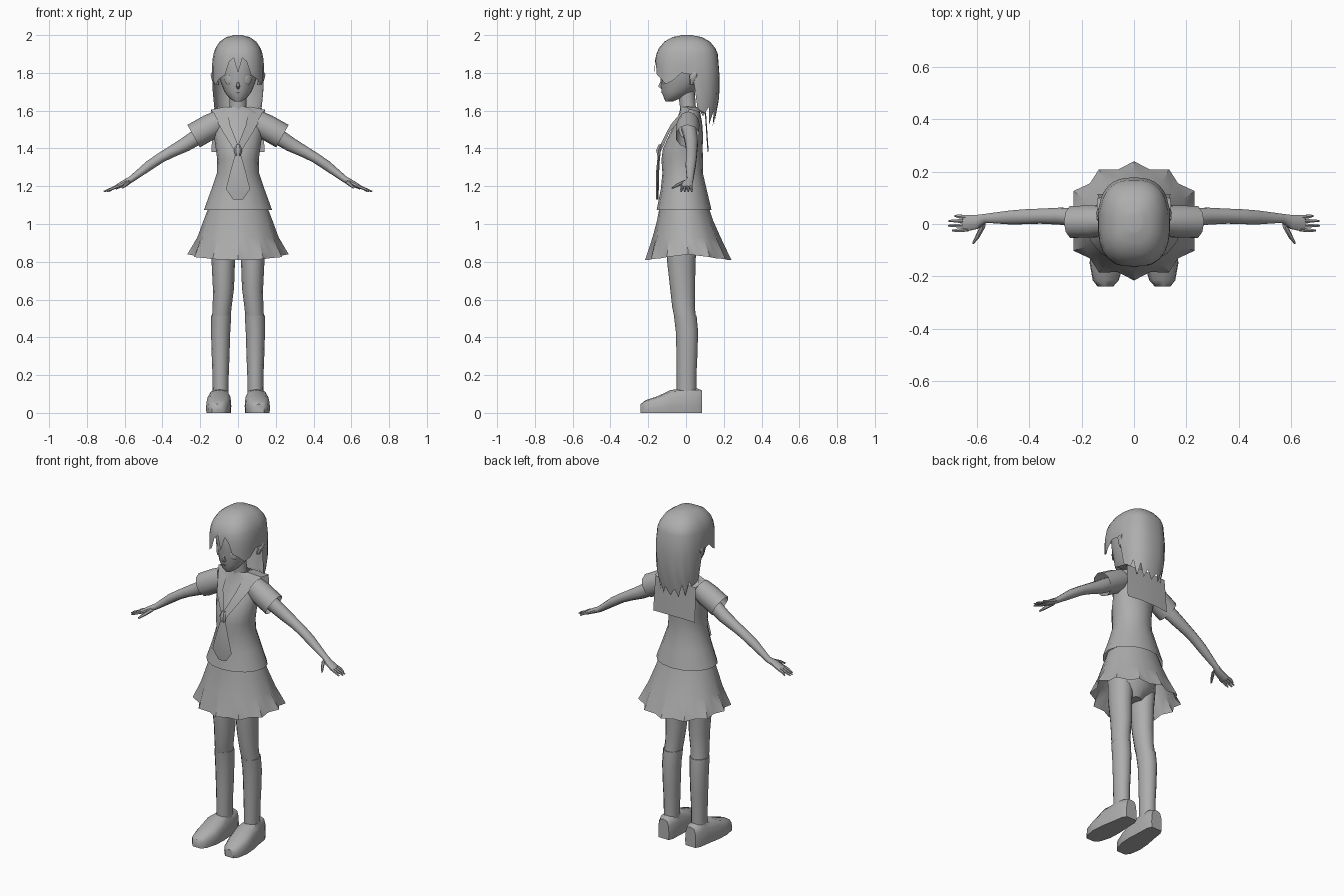
import bpy, bmesh, math
from mathutils import Vector

grey = bpy.data.materials.new("plain grey")
grey.diffuse_color = (0.42, 0.42, 0.42, 1)


def finish(bm, name, angle=40):
    """Turn a bmesh into a named, shaded object."""
    bmesh.ops.recalc_face_normals(bm, faces=bm.faces[:])
    me = bpy.data.meshes.new(name)
    bm.to_mesh(me)
    bm.free()
    me.materials.append(grey)
    ob = bpy.data.objects.new(name, me)
    bpy.context.collection.objects.link(ob)
    bpy.ops.object.select_all(action='DESELECT')
    ob.select_set(True)
    bpy.context.view_layer.objects.active = ob
    bpy.ops.object.shade_smooth_by_angle(angle=math.radians(angle))
    return ob


def skin(name, rows, closed=True, caps=True, angle=40):
    """Skin rows of points with quads."""
    bm = bmesh.new()
    vs = [[bm.verts.new(p) for p in row] for row in rows]
    n = len(rows[0])
    for a, b in zip(vs, vs[1:]):
        for i in range(n if closed else n - 1):
            j = (i + 1) % n
            bm.faces.new((a[i], a[j], b[j], b[i]))
    if closed and caps:
        bm.faces.new(vs[0])
        bm.faces.new(vs[-1])
    return finish(bm, name, angle)


def loft(name, rings, n=12, tilt=0, s=1, caps=True, angle=40):
    """Rings are (x, y, z, rx, ry); tilt leans the ring plane about y."""
    t = math.radians(tilt)
    rows = []
    for x, y, z, rx, ry in rings:
        row = []
        for k in range(n):
            a = 2 * math.pi * k / n
            u = rx * math.cos(a)
            row.append((s * (x + u * math.cos(t)), y + ry * math.sin(a), z + u * math.sin(t)))
        rows.append(row)
    return skin(name, rows, True, caps, angle)


# blouse, neck and hips
loft("blouse", [(0, -.01, 1.075, .18, .145), (0, -.012, 1.18, .142, .122),
                (0, -.018, 1.27, .112, .107), (0, -.02, 1.34, .11, .11),
                (0, -.017, 1.40, .118, .105), (0, 0, 1.47, .128, .09),
                (0, .015, 1.54, .135, .07), (0, .02, 1.59, .118, .055),
                (0, .015, 1.62, .06, .045)], 16, caps=False)
loft("neck", [(0, .015, 1.56, .055, .048), (0, .01, 1.62, .045, .042), (0, 0, 1.72, .045, .045)])
loft("hips", [(0, -.012, 1.10, .13, .105), (0, -.012, .96, .145, .115),
              (0, -.015, .88, .125, .1), (0, -.015, .82, .04, .06)], 16)

# pleated skirt
rows = []
for z, rx, ry, cy, pleat in [(1.09, .155, .13, -.01, 0), (1.02, .182, .148, -.005, .02),
                             (.93, .215, .18, .003, .06), (.84, .268, .228, .012, .11)]:
    row = []
    for k in range(24):
        a = 2 * math.pi * k / 24
        f = 1 - pleat * (k % 2)
        drop = .03 * abs(math.sin(a)) if z < .9 else 0
        row.append((rx * f * math.cos(a), cy + ry * f * math.sin(a), z - drop))
    rows.append(row)
skin("skirt", rows, caps=False)

# sailor collar: back flap and two front lapels
skin("collar_back", [[(-w, y, z), (-.05, y + .006, z + .004), (.05, y + .006, z + .004), (w, y, z)]
                     for w, y, z in [(.13, .055, 1.61), (.135, .10, 1.585), (.14, .114, 1.38)]], closed=False)
for s in (-1, 1):
    skin("collar_front", [[(s * x, y, z) for x, y, z in row] for row in
                          [[(.14, .10, 1.588), (.06, .06, 1.618)], [(.143, .02, 1.605), (.06, 0, 1.622)],
                           [(.082, -.085, 1.49), (.042, -.082, 1.525)],
                           [(.004, -.142, 1.365), (0, -.136, 1.42)]]], closed=False)
# neck tie
loft("tie_knot", [(0, -.135, 1.42, .014, .012), (0, -.146, 1.39, .022, .014), (0, -.143, 1.36, .014, .01)], 6)
loft("tie", [(0, -.143, 1.37, .014, .006), (0, -.15, 1.28, .04, .008),
             (0, -.152, 1.185, .064, .008), (0, -.152, 1.13, .026, .006)], 4)

# head and face
loft("head", [(0, -.09, 1.648, .018, .018), (0, -.072, 1.665, .045, .045), (0, -.045, 1.70, .072, .085),
              (0, -.02, 1.75, .092, .115), (0, -.01, 1.80, .108, .13), (0, 0, 1.87, .115, .14),
              (0, 0, 1.93, .1, .12), (0, 0, 1.96, .05, .06)], 18)
loft("nose", [(0, -.125, 1.765, .004, .006), (0, -.13, 1.728, .011, .02), (0, -.122, 1.715, .008, .01)], 6)
loft("mouth", [(0, -.127, 1.70, .016, .007), (0, -.122, 1.69, .007, .005)], 6)

# hair: dome whose lower edge follows bangs at the front, long points at the back
edge = [(0, 1.80), (6, 1.88), (14, 1.86), (24, 1.79), (40, 1.77), (55, 1.74), (70, 1.76), (84, 1.80),
        (96, 1.79), (104, 1.62), (118, 1.57), (130, 1.62), (140, 1.53), (150, 1.60), (160, 1.52),
        (170, 1.57), (180, 1.52)]
around = edge + [(360 - a, z) for a, z in reversed(edge[1:-1])]


def hair_point(deg, z):
    a = math.radians(deg)
    sx, cy = math.sin(a), -math.cos(a)
    f = 1
    if z > 1.82:
        f = max(0, 1 - ((z - 1.82) / .18) ** 2.5) ** (1 / 2.5)
    if z < 1.68:
        f = 1 - (1.68 - z) * 1.1
    px = math.copysign(abs(sx) ** .77, sx)
    py = math.copysign(abs(cy) ** .77, cy)
    return (.138 * f * px, .006 + .172 * f * py, z)


rows = [[hair_point(a, z) for a, _ in around] for z in (1.9995, 1.99, 1.965, 1.93, 1.90)]
for t in (.33, .67, 1):
    rows.append([hair_point(a, 1.90 + (e - 1.90) * t) for a, e in around])
bm_hair = skin("hair", rows, caps=False, angle=45)
loft("hair_crown", [(0, .006, 1.998, .035, .04), (0, .006, 2.0, .022, .026)], 16)

shoe = [(-.24, .028, .045), (-.215, .048, .065), (-.15, .063, .086), (-.08, .062, .118),
        (0, .052, .125), (.06, .047, .125), (.086, .034, .115)]

for s in (-1, 1):
    side = "right" if s < 0 else "left"
    # eyes: thin rounded plates lying on the face
    bm = bmesh.new()
    bmesh.ops.create_uvsphere(bm, u_segments=12, v_segments=6, radius=1)
    c, q = math.cos(.66), math.sin(.66)
    for v in bm.verts:
        x, y, z = v.co.x * .021, v.co.y * .004, v.co.z * .027
        v.co = Vector((s * (.055 + x * c - y * q), -.116 + x * q + y * c, 1.765 + z))
    finish(bm, side + "_eye")
    # ear
    loft(side + "_ear", [(.112, .03, 1.735, .012, .01), (.122, .036, 1.76, .016, .018),
                         (.128, .042, 1.79, .017, .022), (.124, .045, 1.81, .01, .012)], 8, s=s)
    # sleeve and arm
    loft(side + "_sleeve", [(.10, .012, 1.54, .063, .055), (.15, .01, 1.513, .068, .064),
                            (.235, .008, 1.465, .068, .064)], 10, 61, s, caps=False)
    loft(side + "_arm", [(.15, .015, 1.505, .042, .04), (.22, .025, 1.458, .042, .037),
                         (.28, .03, 1.42, .038, .034), (.36, .03, 1.378, .03, .03),
                         (.41, .028, 1.35, .027, .03), (.47, .025, 1.31, .026, .028),
                         (.565, .022, 1.237, .017, .018), (.60, .008, 1.218, .016, .028),
                         (.65, .003, 1.192, .011, .034)], 10, 58, s)
    # fingers and thumb
    for y, tip in [(.028, .685), (.011, .708), (-.006, .71), (-.023, .695)]:
        loft(side + "_finger", [(.635, y * .9, 1.2, .009, .009), (.67, y * 1.05, 1.186, .008, .008),
                                (tip, y * 1.1, 1.172, .004, .004)], 6, 60, s)
    loft(side + "_thumb", [(.575, -.004, 1.225, .012, .014), (.595, -.04, 1.208, .01, .014),
                           (.615, -.072, 1.19, .005, .006)], 6, 50, s)
    # leg and knee sock
    loft(side + "_leg", [(.08, -.02, .93, .068, .08), (.078, -.025, .80, .062, .075),
                         (.077, -.018, .66, .056, .066), (.084, -.013, .56, .05, .06),
                         (.09, -.002, .49, .049, .056)], 12, s=s)
    loft(side + "_sock", [(.089, -.004, .515, .053, .06), (.092, .005, .43, .051, .059),
                          (.092, .005, .30, .047, .055), (.092, .003, .20, .043, .052),
                          (.092, .003, .10, .042, .052)], 12, s=s)
    # shoe
    rows = []
    for y, w, h in shoe:
        cx = .1 - .06 * (y + .08)
        rows.append([(s * (cx + w * u), y, h * v) for u, v in
                     [(-1, 0), (-1.04, .3), (-.98, .7), (-.7, .96), (0, 1.03),
                      (.7, .96), (.98, .7), (1.04, .3), (1, 0)]])
    skin(side + "_shoe", rows, angle=50)
